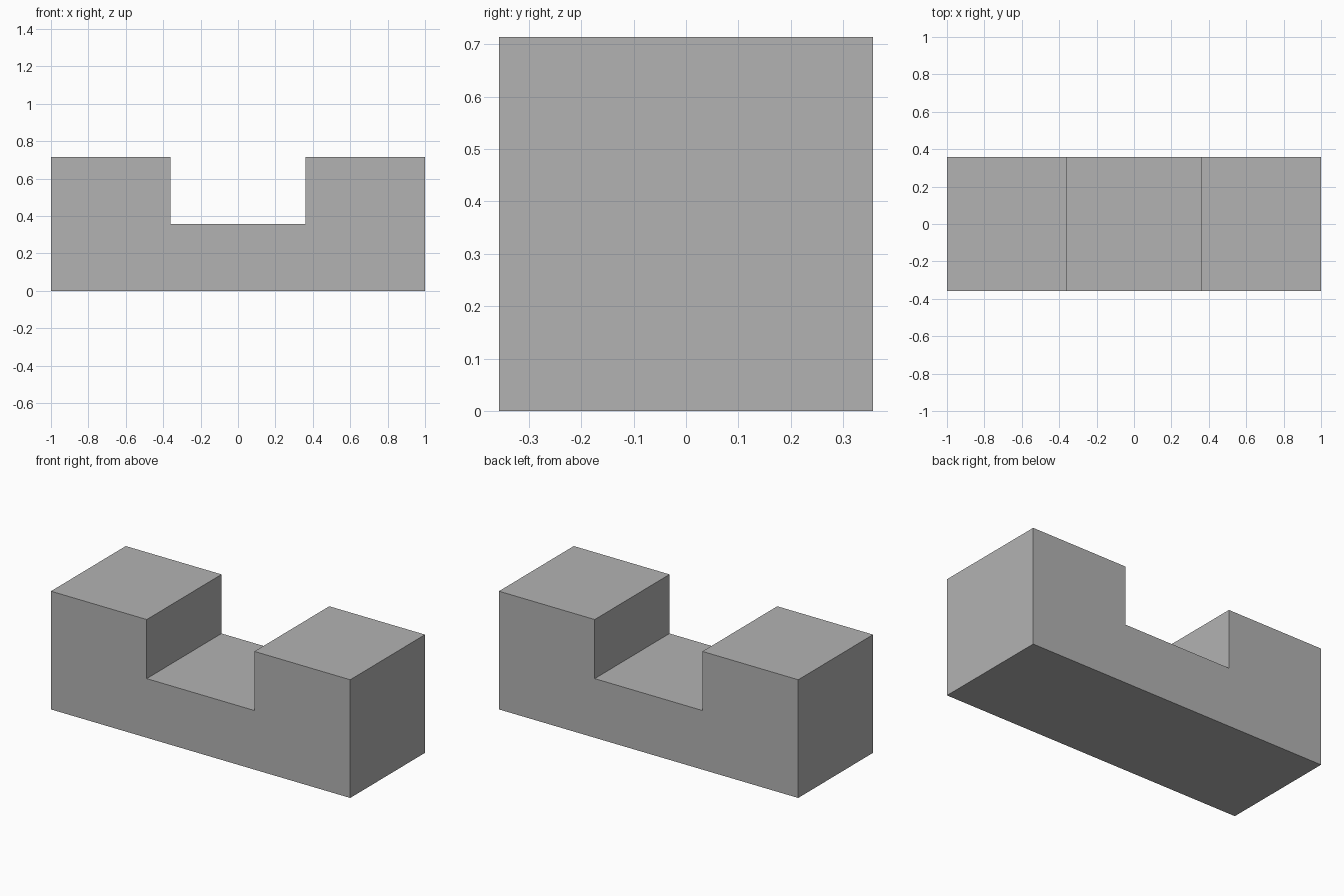
import bpy
import bmesh

cube = bpy.data.objects.get("Cube")
if cube:
    bpy.data.objects.remove(cube, do_unlink=True)

# Overall sizes
HALF_LENGTH = 1.0
HALF_NOTCH = 0.36
HALF_DEPTH = 0.357
HEIGHT = 0.714
NOTCH_FLOOR = 0.357

# Plain grey material
GREY = (0.45, 0.45, 0.45, 1.0)
grey = bpy.data.materials.new("plain grey")
grey.use_nodes = True
grey.diffuse_color = GREY
grey.node_tree.nodes["Principled BSDF"].inputs["Base Color"].default_value = GREY

# U-shaped profile: right half, then its mirror image
half = [(HALF_LENGTH, 0), (HALF_LENGTH, HEIGHT),
        (HALF_NOTCH, HEIGHT), (HALF_NOTCH, NOTCH_FLOOR)]
profile = half + [(-x, z) for x, z in reversed(half)]

# Extrude the profile from front to back
bm = bmesh.new()
front = bm.faces.new([bm.verts.new((x, -HALF_DEPTH, z)) for x, z in profile])
result = bmesh.ops.extrude_face_region(bm, geom=[front], use_keep_orig=True)
back_verts = [v for v in result["geom"] if isinstance(v, bmesh.types.BMVert)]
bmesh.ops.translate(bm, verts=back_verts, vec=(0, 2 * HALF_DEPTH, 0))
bmesh.ops.recalc_face_normals(bm, faces=bm.faces)

mesh = bpy.data.meshes.new("notched_block")
bm.to_mesh(mesh)
bm.free()
mesh.materials.append(grey)
block = bpy.data.objects.new("notched_block", mesh)
bpy.context.collection.objects.link(block)
